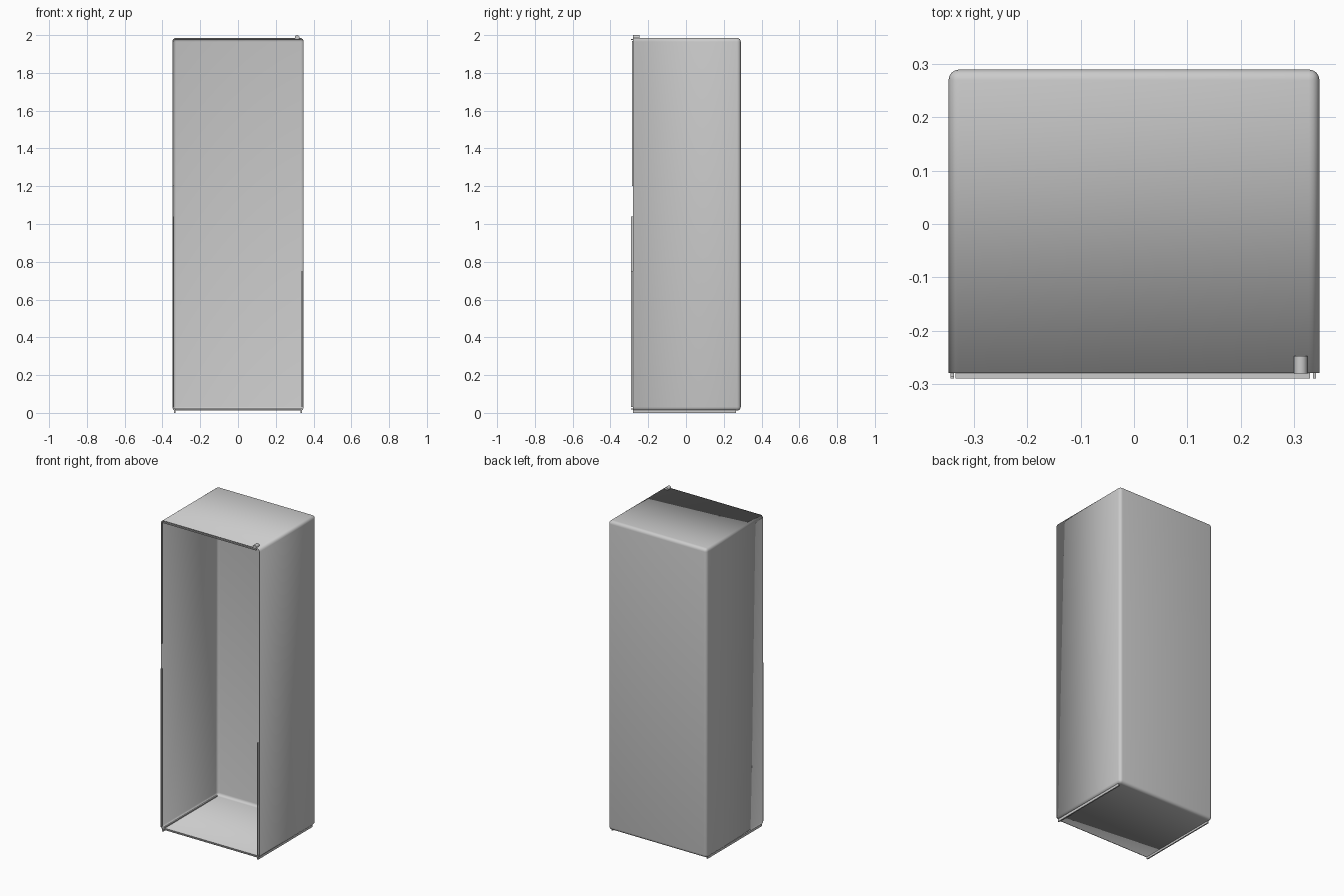
import bpy
import bmesh
from mathutils import Vector

cube = bpy.data.objects.get("Cube")
if cube:
    bpy.data.objects.remove(cube, do_unlink=True)

grey = bpy.data.materials.new("light grey")
grey.use_nodes = True
COLOUR = (0.6, 0.6, 0.6, 1)
grey.diffuse_color = COLOUR
grey.node_tree.nodes["Principled BSDF"].inputs["Base Color"].default_value = COLOUR


def finish(name, bm):
    mesh = bpy.data.meshes.new(name)
    bm.to_mesh(mesh)
    bm.free()
    mesh.materials.append(grey)
    obj = bpy.data.objects.new(name, mesh)
    bpy.context.collection.objects.link(obj)
    return obj


def box_mesh(low, high):
    bm = bmesh.new()
    bmesh.ops.create_cube(bm, size=1)
    low, high = Vector(low), Vector(high)
    for v in bm.verts:
        v.co = (low + high) / 2 + v.co * (high - low)
    return bm


def box(name, low, high):
    return finish(name, box_mesh(low, high))


def smooth(obj):
    bpy.ops.object.select_all(action="DESELECT")
    obj.select_set(True)
    bpy.context.view_layer.objects.active = obj
    bpy.ops.object.shade_smooth_by_angle(angle=0.7)


# Cabinet: thin rounded shell, open at the front
FRONT, BACK, SIDE, BASE, TOP = -0.28, 0.29, 0.348, 0.012, 1.985
bm = box_mesh((-SIDE, FRONT, BASE), (SIDE, BACK, TOP))
bm.normal_update()
open_face = [f for f in bm.faces if f.normal.y < -0.5]
bmesh.ops.delete(bm, geom=open_face, context="FACES_ONLY")
folds = [e for e in bm.edges if len(e.link_faces) == 2]
bmesh.ops.bevel(bm, geom=folds, offset=0.02, segments=4, profile=0.5, affect="EDGES")
cabinet = finish("cabinet_shell", bm)
wall = cabinet.modifiers.new("wall", "SOLIDIFY")
wall.thickness = 0.003
wall.offset = -1
smooth(cabinet)

# Door seal: narrow strips around the opening
LIP = -0.29
box("seal_right", (-0.344, LIP, 0.03), (-0.338, FRONT, 1.04))
box("seal_right_upper", (-0.344, LIP + 0.003, 1.2), (-0.338, FRONT, 1.97))
box("seal_left", (0.336, LIP, 0.03), (0.342, FRONT, 0.75))
box("seal_top", (-0.335, LIP, 1.974), (0.33, FRONT, 1.98))
box("seal_bottom", (-0.335, LIP, 0.018), (0.33, FRONT, 0.024))

# Base runners
for side, x in (("right", -0.335), ("left", 0.335)):
    box("runner_" + side, (x - 0.004, FRONT, 0), (x + 0.004, 0.265, 0.022))

# Hinge pin on the top front corner
bm = bmesh.new()
bmesh.ops.create_cone(bm, cap_ends=True, segments=16, radius1=0.0125, radius2=0.0125, depth=0.033)
for v in bm.verts:
    v.co = Vector((0.313 + v.co.x, -0.264 + v.co.z, 1.9875 + v.co.y))
smooth(finish("hinge_pin", bm))
